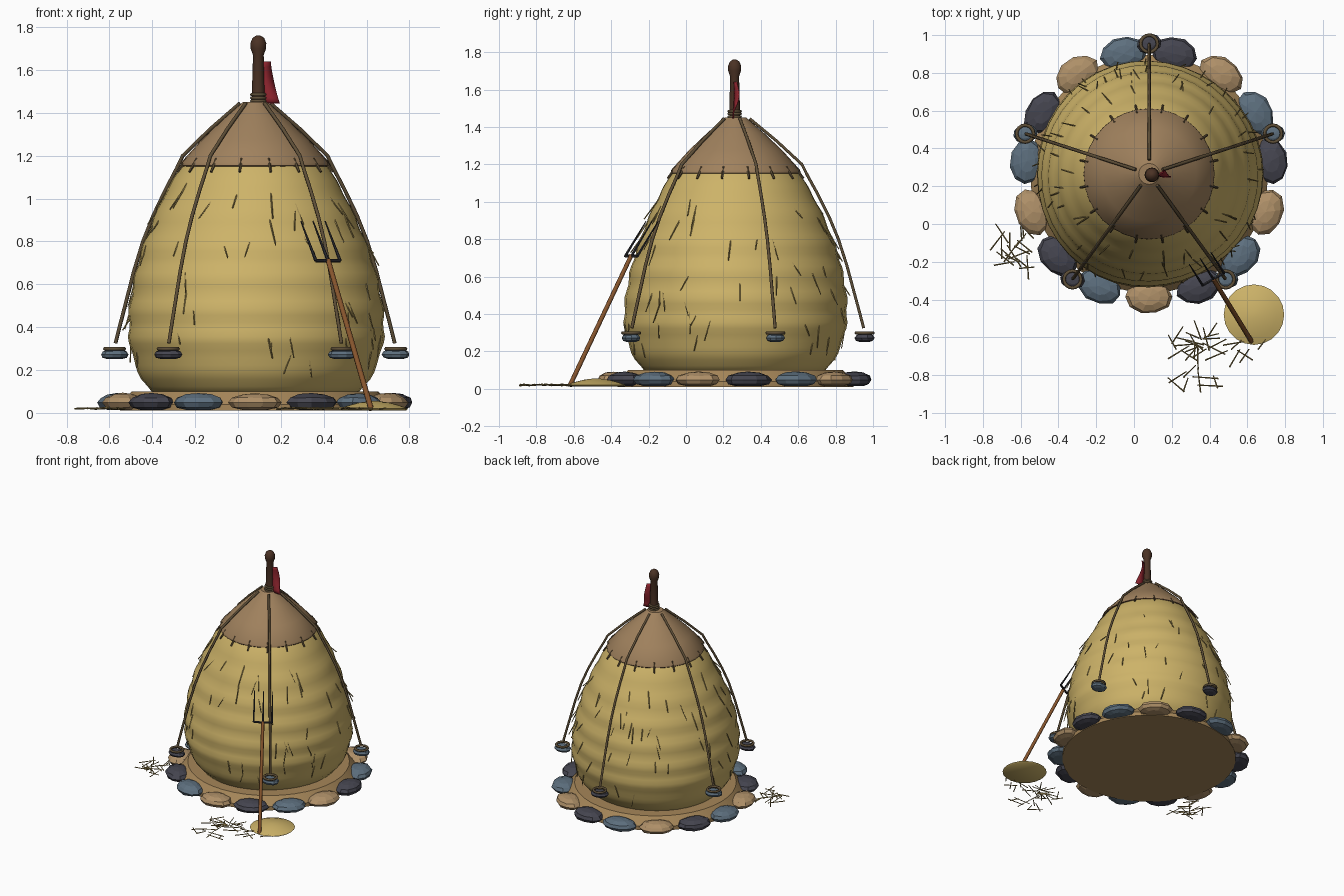
import bpy, bmesh, math, random
from mathutils import Vector, Matrix

if "Cube" in bpy.data.objects:
    bpy.data.objects.remove(bpy.data.objects["Cube"])
random.seed(4)
CX, CY = 0.08, 0.265


def mat(name, c):
    m = bpy.data.materials.new(name)
    m.diffuse_color = (*c, 1)
    m.use_nodes = True
    m.node_tree.nodes["Principled BSDF"].inputs["Base Color"].default_value = m.diffuse_color
    return m


HAY = mat("hay", (.61, .45, .14))
STRAW = mat("straw", (.33, .24, .08))
CLOTH = mat("burlap", (.35, .22, .11))
EARTH = mat("earth", (.38, .24, .10))
STONES = [mat("tan_stone", (.43, .28, .14)), mat("dark_stone", (.06, .06, .08)),
          mat("slate_stone", (.11, .16, .21))]
WOOD = mat("dark_wood", (.07, .032, .018))
ROPE = mat("rope", (.11, .076, .038))
RED = mat("red_cloth", (.26, .017, .026))
ASH = mat("handle_wood", (.24, .09, .026))
IRON = mat("iron", (.026, .026, .032))


def finish(name, bm, m, smooth=None):
    bmesh.ops.recalc_face_normals(bm, faces=bm.faces[:])
    me = bpy.data.meshes.new(name)
    bm.to_mesh(me)
    bm.free()
    ob = bpy.data.objects.new(name, me)
    bpy.context.collection.objects.link(ob)
    me.materials.append(m)
    if smooth:
        bpy.ops.object.select_all(action='DESELECT')
        ob.select_set(True)
        bpy.context.view_layer.objects.active = ob
        bpy.ops.object.shade_smooth_by_angle(angle=math.radians(smooth))
    return ob


def lathe(name, profile, n, m, x=CX, y=CY, wobble=None, smooth=40):
    """Revolve (radius, z) points; ends are capped."""
    bm = bmesh.new()
    rings = []
    for r, z in profile:
        ring = []
        for i in range(n):
            a = math.tau * i / n
            rr = r * (wobble(a, z) if wobble else 1)
            ring.append(bm.verts.new((x + rr * math.cos(a), y + rr * math.sin(a), z)))
        rings.append(ring)
    for lo, hi in zip(rings, rings[1:]):
        for i in range(n):
            j = (i + 1) % n
            bm.faces.new((lo[i], lo[j], hi[j], hi[i]))
    bm.faces.new(rings[0])
    bm.faces.new(rings[-1])
    return finish(name, bm, m, smooth)


def add_stick(bm, a, b, r1, r2=None, n=5):
    a, b = Vector(a), Vector(b)
    d = b - a
    M = Matrix.Translation((a + b) / 2) @ d.to_track_quat('Z', 'Y').to_matrix().to_4x4()
    bmesh.ops.create_cone(bm, cap_ends=True, segments=n, radius1=r1,
                          radius2=r1 if r2 is None else r2, depth=d.length, matrix=M)


def tube(name, pts, r, m, cyclic=False):
    cu = bpy.data.curves.new(name, 'CURVE')
    cu.dimensions = '3D'
    cu.bevel_depth, cu.bevel_resolution, cu.use_fill_caps = r, 1, True
    sp = cu.splines.new('POLY')
    sp.points.add(len(pts) - 1)
    for p, co in zip(sp.points, pts):
        p.co = (*co, 1)
    sp.use_cyclic_u = cyclic
    cu.materials.append(m)
    ob = bpy.data.objects.new(name, cu)
    bpy.context.collection.objects.link(ob)


def polar(r, a, z):
    return Vector((CX + r * math.cos(a), CY + r * math.sin(a), z))


def ring_pts(c, r, n=16):
    return [(c[0] + r * math.cos(math.tau * i / n), c[1] + r * math.sin(math.tau * i / n), c[2])
            for i in range(n)]


def stone(name, c, size, turn, m):
    bm = bmesh.new()
    bmesh.ops.create_uvsphere(bm, u_segments=10, v_segments=6, radius=1)
    for v in bm.verts:
        v.co *= random.uniform(.95, 1.04)
        v.co.z = max(v.co.z, -.75)
    bm.transform(Matrix.Translation(c) @ Matrix.Rotation(turn, 4, 'Z') @ Matrix.Diagonal((*size, 1)))
    finish(name, bm, m)


# earth base and ring of stones
lathe("earth_base", [(.63, .01), (.63, .04), (.575, .10)], 40, EARTH)
for i in range(15):
    a = math.radians(-90 + 24 * i)
    stone("base_stone", polar(.65, a, .048), (.09, .125, .045), a, STONES[i % 3])

# haystack with soft rippled layers
KEYS = [(.48, .09), (.53, .15), (.575, .25), (.597, .36), (.595, .46), (.575, .60), (.535, .75),
        (.485, .88), (.43, 1.0), (.345, 1.15), (.22, 1.28), (.05, 1.42)]


def hay_radius(z):
    for (r0, z0), (r1, z1) in zip(KEYS, KEYS[1:]):
        if z <= z1:
            return r0 + (r1 - r0) * (z - z0) / (z1 - z0)
    return .05


def bumps(a, z):
    return 1 + .009 * math.sin(z * 42) + .010 * math.sin(3 * a + z * 4)


lathe("haystack", [(hay_radius(z), z) for z in [.09 + 1.33 * i / 40 for i in range(41)]],
      40, HAY, wobble=bumps, smooth=60)

# straws sticking out of the hay
bm = bmesh.new()
for i in range(90):
    a, z = random.uniform(0, math.tau), random.uniform(.22, 1.08)
    L = random.uniform(.05, .12)
    p = polar(hay_radius(z) * bumps(a, z) - .004, a, z)
    q = polar(hay_radius(z - L) + random.uniform(.01, .03), a + random.uniform(-.06, .06), z - L)
    add_stick(bm, p, q, .004, .003, 4)
finish("loose_hay", bm, STRAW)

# burlap cap with pegs under its rim
lathe("cap", [(.325, 1.155), (.347, 1.155), (.345, 1.17), (.25, 1.275), (.15, 1.37), (.055, 1.452)],
      32, CLOTH)
tube("cap_hem", ring_pts((CX, CY, 1.157), .34, 32), .007, WOOD, True)
bm = bmesh.new()
for i in range(16):
    a = math.tau * (i + .5) / 16
    add_stick(bm, polar(.325, a, 1.185), polar(.37, a, 1.125), .008, .006)
finish("cap_pegs", bm, ROPE)

# centre pole, knob and binding
PX = .095
lathe("pole", [(.03, 1.38), (.03, 1.50), (.025, 1.67), (.036, 1.70), (.037, 1.725), (.027, 1.75),
               (.008, 1.762)], 10, WOOD, x=PX, y=.26)
for k in range(3):
    tube("pole_binding", ring_pts((PX, .26, 1.455 + .015 * k), .031), .008, ROPE, True)

# small red pennant
bm = bmesh.new()
cols = []
for i in range(9):
    t = i / 8
    z = 1.64 - .195 * t
    w = .035 + .045 * t ** 1.5
    y = .262 + .022 * math.sin(t * 5) * (.4 + .6 * t)
    cols.append([bm.verts.new((.115, .26, z)),
                 bm.verts.new((.115 + w * .5, (y + .265) / 2, z)),
                 bm.verts.new((.115 + w, y + .012, z))])
for u, v in zip(cols, cols[1:]):
    for k in range(2):
        bm.faces.new((u[k], u[k + 1], v[k + 1], v[k]))
flag = finish("pennant", bm, RED, 60)
flag.modifiers.new("thickness", 'SOLIDIFY').thickness = .006

# tie-down ropes with hanging stones
ROPE_PATH = [(.075, 1.445), (.22, 1.325), (.355, 1.20), (.385, 1.14), (.44, 1.04), (.50, .92),
             (.55, .80), (.595, .66), (.63, .53), (.66, .42), (.685, .325)]
for deg, k in ((18, 2), (90, 1), (162, 2), (234, 1), (306, 2)):
    a = math.radians(deg)
    tube("tie_rope", [polar(r, a, z) for r, z in ROPE_PATH], .009, ROPE)
    c = polar(.69, a, .272)
    stone("weight_stone", c, (.052, .066, .028), random.uniform(-.3, .3) + math.pi / 2, STONES[k])
    tube("weight_loop", ring_pts((c.x, c.y, .299), .045), .009, ROPE, True)

# pitchfork leaning on the stack
bm = bmesh.new()
add_stick(bm, (.622, -.622, .015), (.42, -.292, .715), .013, .012, 8)
finish("fork_handle", bm, ASH, 60)
bm = bmesh.new()
side = Vector((.87, .5, 0)) * .065
head, tip = Vector((.42, -.292, .71)), Vector((-.07, .11, .185))
add_stick(bm, head - side, head + side, .008, n=6)
for k in (-1, 0, 1):
    add_stick(bm, head + side * k, head + side * k + tip, .008, .003, 6)
finish("fork_head", bm, IRON)

# spilled hay heap and scattered straws on the ground
lathe("hay_heap", [(.15, .012), (.16, .02), (.12, .035), (.07, .048), (.02, .055)], 20, HAY,
      x=.635, y=-.48)
bm = bmesh.new()
for cx, cy, sx, sy, n in ((-.65, -.14, .09, .12, 20), (.32, -.64, .13, .09, 24), (.32, -.84, .14, .06, 8),
                          (.62, -.66, .1, .06, 6)):
    for i in range(n):
        x, y = cx + sx * random.uniform(-1, 1), cy + sy * random.uniform(-1, 1)
        t, h = random.uniform(0, math.pi), random.uniform(.035, .07)
        d = Vector((math.cos(t) * h, math.sin(t) * h, random.uniform(-.004, .004)))
        c = Vector((x, y, .021))
        add_stick(bm, c - d, c + d, .004, .003, 4)
finish("ground_straws", bm, STRAW)
